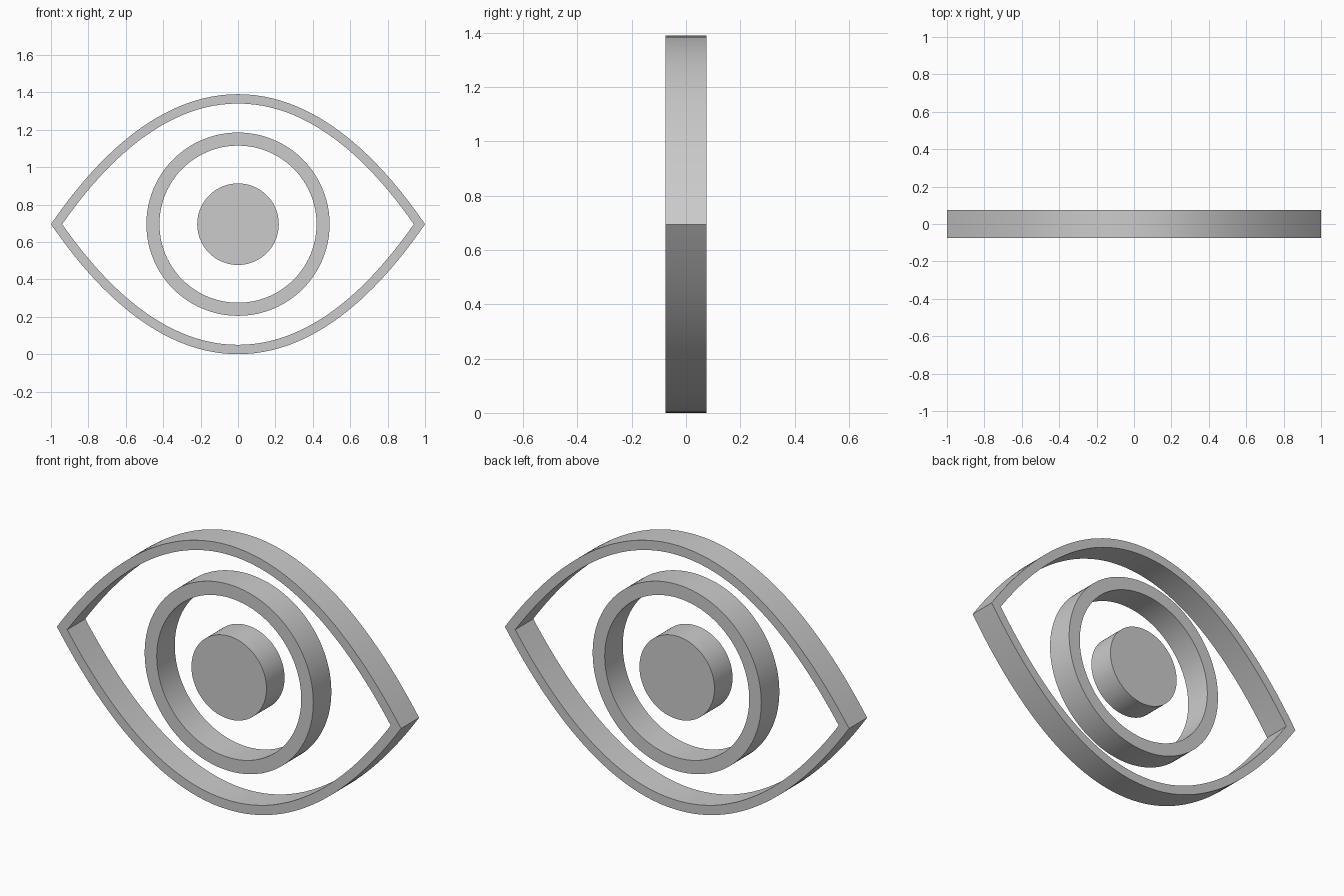
import bpy, math
from mathutils import Vector
from mathutils.geometry import interpolate_bezier

cube = bpy.data.objects.get("Cube")
if cube:
    bpy.data.objects.remove(cube, do_unlink=True)

MID, DEPTH = 0.695, 0.15

grey = bpy.data.materials.new("light grey")
grey.use_nodes = True
grey.diffuse_color = (0.6, 0.6, 0.6, 1)
grey.node_tree.nodes["Principled BSDF"].inputs["Base Color"].default_value = (0.6, 0.6, 0.6, 1)


def circle(r, n=96):
    return [(r * math.cos(2 * math.pi * i / n), r * math.sin(2 * math.pi * i / n)) for i in range(n)]


def almond(w, h, tip, top):
    """Closed lens outline from one curved quarter, mirrored in both axes."""
    q = interpolate_bezier(Vector((w, 0, 0)), Vector((*tip, 0)),
                           Vector((top, h, 0)), Vector((0, h, 0)), 28)
    quarter = [(p.x, p.y) for p in q]
    upper = quarter + [(-x, z) for x, z in reversed(quarter[:-1])]
    return upper + [(x, -z) for x, z in reversed(upper[1:-1])]


def extrude(name, outer, inner=None):
    """Plate with the given outline, with an optional hole of matching point count."""
    n = len(outer)
    loops = [outer] + ([inner] if inner else [])
    verts = [(x, y, z + MID) for loop in loops for y in (-DEPTH / 2, DEPTH / 2) for x, z in loop]
    faces = []
    for i in range(n):
        j = (i + 1) % n
        faces.append((i, j, n + j, n + i))
        if inner:
            faces.append((2 * n + j, 2 * n + i, 3 * n + i, 3 * n + j))
            faces.append((j, i, 2 * n + i, 2 * n + j))
            faces.append((n + i, n + j, 3 * n + j, 3 * n + i))
    if not inner:
        faces += [tuple(range(n))[::-1], tuple(range(n, 2 * n))]
    mesh = bpy.data.meshes.new(name)
    mesh.from_pydata(verts, [], faces)
    mesh.materials.append(grey)
    obj = bpy.data.objects.new(name, mesh)
    bpy.context.collection.objects.link(obj)
    bpy.ops.object.select_all(action="DESELECT")
    obj.select_set(True)
    bpy.context.view_layer.objects.active = obj
    bpy.ops.object.mode_set(mode="EDIT")
    bpy.ops.mesh.select_all(action="SELECT")
    bpy.ops.mesh.normals_make_consistent(inside=False)
    bpy.ops.object.mode_set(mode="OBJECT")
    bpy.ops.object.shade_smooth_by_angle(angle=math.radians(30))


# Eyelid outline, iris ring and pupil disc
extrude("eyelid_frame", almond(1.0, 0.695, (0.76, 0.35), 0.42), almond(0.94, 0.645, (0.72, 0.315), 0.4))
extrude("iris_ring", circle(0.49), circle(0.42))
extrude("pupil", circle(0.218))
